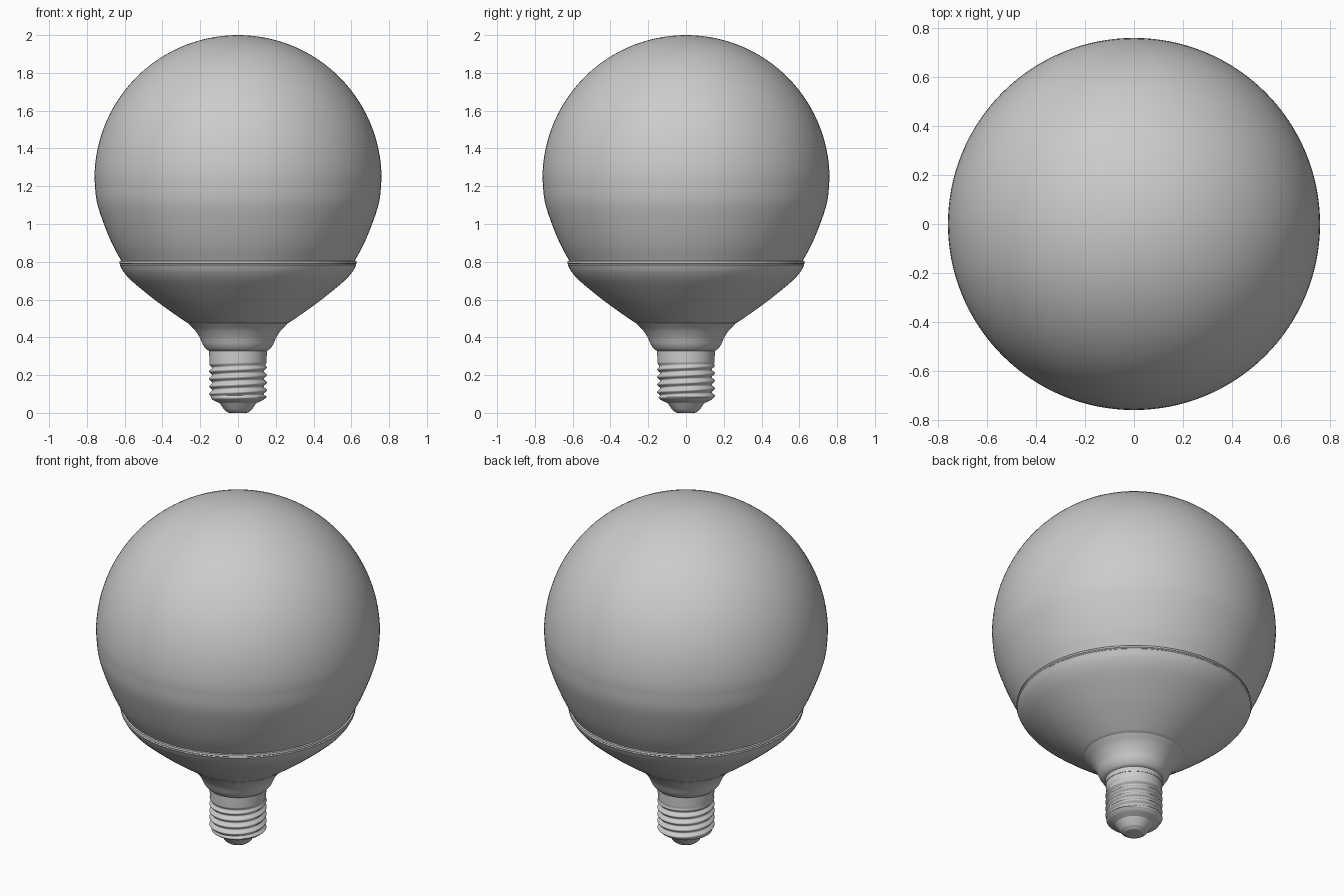
import bpy, bmesh, math
from mathutils import Vector

if "Cube" in bpy.data.objects:
    bpy.data.objects.remove(bpy.data.objects["Cube"])

SEG = 128


def spline(pts, n=6):
    """Catmull-Rom smoothing of an (r, z) profile."""
    p = [Vector(q) for q in pts]
    p = [2 * p[0] - p[1]] + p + [2 * p[-1] - p[-2]]
    out = []
    for a, b, c, d in zip(p, p[1:], p[2:], p[3:]):
        for i in range(n):
            t = i / n
            out.append(0.5 * (2 * b + (c - a) * t + (2 * a - 5 * b + 4 * c - d) * t * t
                              + (3 * b - a - 3 * c + d) * t ** 3))
    return [tuple(v) for v in out] + [tuple(p[-2])]


def lathe(name, profile, radius=lambda r, z, a: r, angle=35):
    """Revolve an (r, z) profile, top to bottom, around z."""
    bm = bmesh.new()
    rings = []
    for r, z in profile:
        if r < 1e-5:
            rings.append([bm.verts.new((0, 0, z))] * SEG)
            continue
        ring = []
        for i in range(SEG):
            a = 2 * math.pi * i / SEG
            q = radius(r, z, a)
            ring.append(bm.verts.new((q * math.cos(a), q * math.sin(a), z)))
        rings.append(ring)
    for up, lo in zip(rings, rings[1:]):
        for i in range(SEG):
            j = (i + 1) % SEG
            bm.faces.new(list(dict.fromkeys((lo[i], lo[j], up[j], up[i]))))
    mesh = bpy.data.meshes.new(name)
    bm.to_mesh(mesh)
    bm.free()
    ob = bpy.data.objects.new(name, mesh)
    bpy.context.collection.objects.link(ob)
    bpy.context.view_layer.objects.active = ob
    ob.select_set(True)
    bpy.ops.object.shade_smooth_by_angle(angle=math.radians(angle))
    ob.select_set(False)
    return ob


# glass globe: spherical top blending into a straighter lower flank
R, C = 0.76, 1.24
cap = [(R * math.sin(math.radians(t)), C + R * math.cos(math.radians(t)))
       for t in range(0, 91, 3)]
flank = spline([(0.76, 1.24), (0.748, 1.12), (0.71, 1.0), (0.664, 0.89), (0.618, 0.805)])
lathe("globe", cap + flank[1:])

# housing bowl with a thin rim band
lathe("housing", [(0.61, 0.805), (0.627, 0.803), (0.629, 0.792), (0.622, 0.787)]
      + spline([(0.626, 0.783), (0.602, 0.742), (0.553, 0.69), (0.44, 0.598),
                (0.345, 0.529), (0.268, 0.476)]) + [(0.255, 0.474)])

# flared neck collar
lathe("neck_collar", [(0.255, 0.477)]
      + spline([(0.265, 0.474), (0.23, 0.44), (0.203, 0.40), (0.185, 0.36),
                (0.168, 0.337), (0.152, 0.328)]) + [(0.145, 0.326)])

# screw shell with helical thread
PITCH = 0.04


def thread(r, z, a):
    fade = max(0, min(1, (0.268 - z) / 0.03, (z - 0.073) / 0.02))
    wave = math.cos(2 * math.pi * z / PITCH - a)
    return r + fade * (0.008 * wave - 0.006)


top, low = 0.30, 0.085
shell = [(0.145, 0.332), (0.153, 0.329), (0.153, top)]
shell += [(0.151, top - (top - low) * i / 64) for i in range(65)]
shell += spline([(0.148, 0.081), (0.135, 0.07), (0.115, 0.06), (0.10, 0.053)], 4)
lathe("screw_shell", shell, thread, 50)

# insulator cone and end contact
lathe("insulator", [(0.10, 0.055), (0.096, 0.05), (0.074, 0.018), (0.066, 0.01), (0.058, 0.007)])
lathe("end_contact", [(0.06, 0.009), (0.055, 0.003), (0.045, 0.0), (0, 0.0)])
